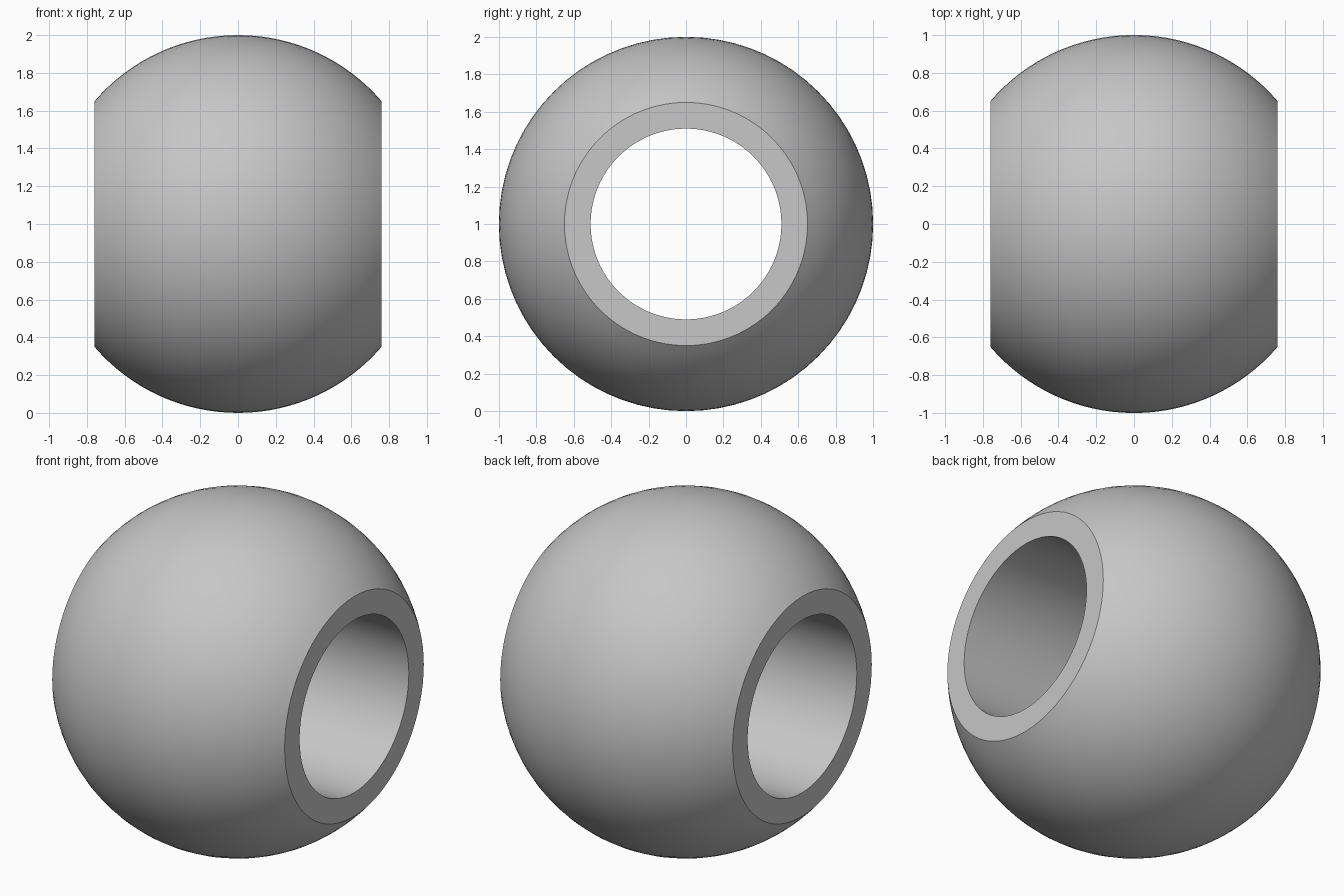
import bpy, bmesh, math
from mathutils import Vector

cube = bpy.data.objects.get("Cube")
if cube:
    bpy.data.objects.remove(cube, do_unlink=True)

RADIUS, HALF_WIDTH, BORE = 1.0, 0.76, 0.51
ARC_STEPS, SEGMENTS = 32, 72

# Plain grey metal
grey = bpy.data.materials.new("grey_metal")
grey.use_nodes = True
colour = (0.57, 0.57, 0.57, 1)
grey.diffuse_color = colour
grey.node_tree.nodes["Principled BSDF"].inputs["Base Color"].default_value = colour

# Cross-section: spherical outer arc, flat ends, straight bore
limit = math.asin(HALF_WIDTH / RADIUS)
angles = [limit * (2 * i / ARC_STEPS - 1) for i in range(ARC_STEPS + 1)]
profile = [(RADIUS * math.sin(a), RADIUS * math.cos(a)) for a in angles]
profile += [(HALF_WIDTH, BORE), (-HALF_WIDTH, BORE)]

# Revolve the section around the x axis
bm = bmesh.new()
verts = [bm.verts.new((x, 0, r)) for x, r in profile]
edges = [bm.edges.new((v, verts[(i + 1) % len(verts)])) for i, v in enumerate(verts)]
bmesh.ops.spin(bm, geom=verts + edges, cent=(0, 0, 0), axis=Vector((1, 0, 0)),
               angle=math.tau, steps=SEGMENTS, use_duplicate=False)
bmesh.ops.remove_doubles(bm, verts=bm.verts[:], dist=0.0001)
bmesh.ops.recalc_face_normals(bm, faces=bm.faces[:])
bmesh.ops.translate(bm, verts=bm.verts[:], vec=(0, 0, RADIUS))

mesh = bpy.data.meshes.new("bored_ball")
bm.to_mesh(mesh)
bm.free()
mesh.materials.append(grey)
ball = bpy.data.objects.new("bored_ball", mesh)
bpy.context.collection.objects.link(ball)

# Smooth surfaces with crisp rims
bpy.ops.object.select_all(action='DESELECT')
ball.select_set(True)
bpy.context.view_layer.objects.active = ball
bpy.ops.object.shade_smooth_by_angle(angle=math.radians(30))
